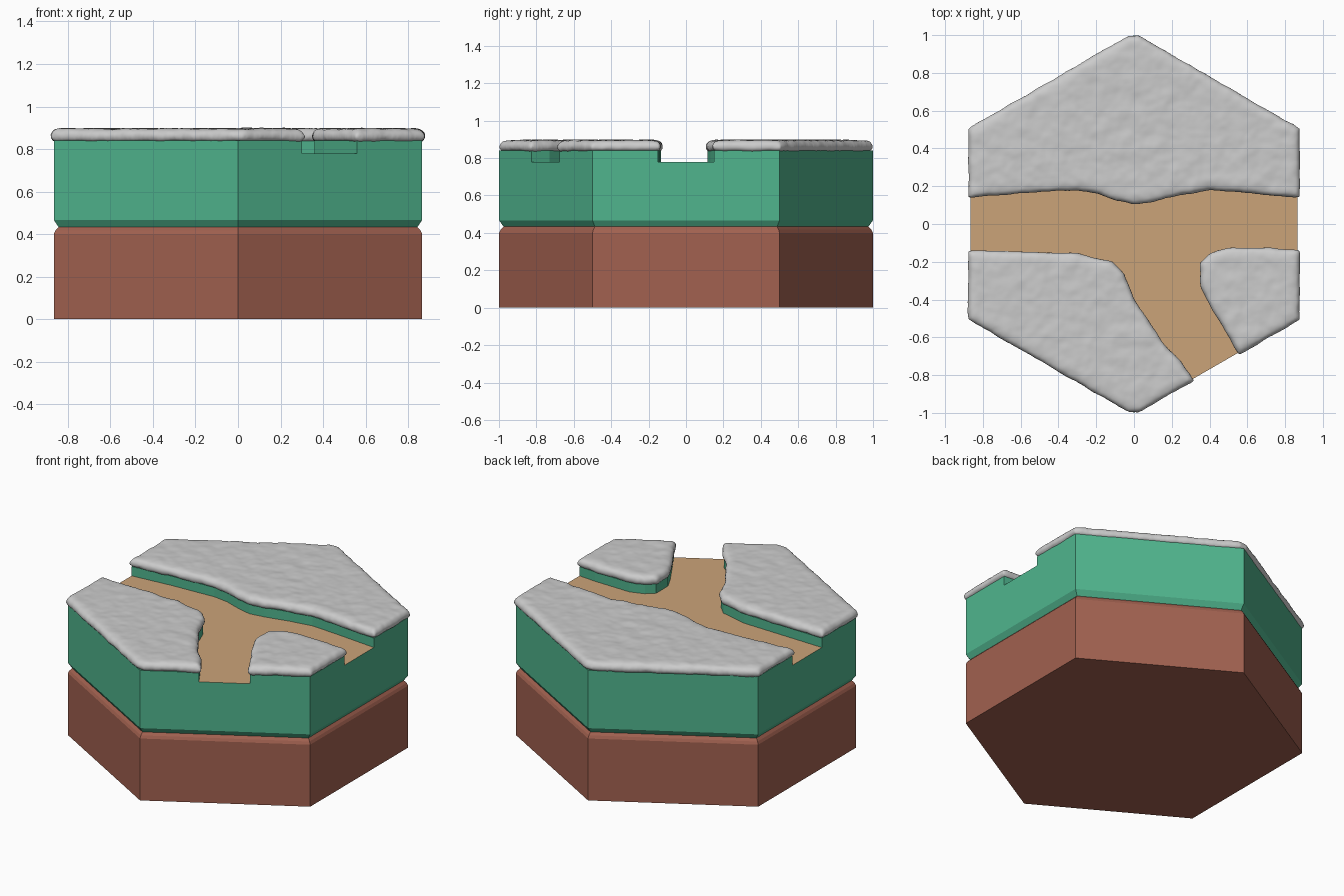
import bpy
import math
from mathutils import Vector

if "Cube" in bpy.data.objects:
    bpy.data.objects.remove(bpy.data.objects["Cube"])


def material(name, rgb):
    m = bpy.data.materials.new(name)
    m.diffuse_color = (*rgb, 1)
    m.use_nodes = True
    m.node_tree.nodes["Principled BSDF"].inputs["Base Color"].default_value = m.diffuse_color
    return m


def add_mesh(name, verts, faces, mat=None):
    me = bpy.data.meshes.new(name)
    me.from_pydata(verts, [], faces)
    if mat:
        me.materials.append(mat)
    ob = bpy.data.objects.new(name, me)
    bpy.context.collection.objects.link(ob)
    return ob


def offset(outline, d):
    """Move a counter-clockwise outline outward by d, with mitred corners."""
    pts = [Vector(p) for p in outline]
    res = []
    for i, p in enumerate(pts):
        e1 = (p - pts[i - 1]).normalized()
        e2 = (pts[(i + 1) % len(pts)] - p).normalized()
        n1, n2 = Vector((e1.y, -e1.x)), Vector((e2.y, -e2.x))
        res.append(p + (n1 + n2) * d / max(1 + n1.dot(n2), 0.5))
    return res


def loft(name, outline, profile, mat=None, bottom=False, top=False):
    """Stack offset copies of an outline; profile holds (offset, z)."""
    n = len(outline)
    verts = [(p.x, p.y, z) for d, z in profile for p in offset(outline, d)]
    faces = []
    for r in range(len(profile) - 1):
        for i in range(n):
            j = (i + 1) % n
            faces.append((r * n + i, r * n + j, (r + 1) * n + j, (r + 1) * n + i))
    if bottom:
        faces.append(tuple(reversed(range(n))))
    if top:
        faces.append(tuple(range(len(verts) - n, len(verts))))
    return add_mesh(name, verts, faces, mat)


brown = material("dirt", (0.36, 0.12, 0.08))
green = material("grass", (0.08, 0.46, 0.27))
tan = material("path", (0.60, 0.37, 0.19))

W = math.sqrt(3) / 2
FLOOR, TOP = 0.78, 0.84
hexagon = [(math.cos(math.radians(30 + 60 * i)), math.sin(math.radians(30 + 60 * i)))
           for i in range(6)]

# Dirt base and grass layer, meeting in a chamfered groove
loft("dirt_base", hexagon, [(0, 0), (0, 0.40), (-0.008, 0.417), (-0.022, 0.433)],
     brown, bottom=True)
loft("grass_layer", hexagon, [(-0.022, 0.433), (0, 0.467), (0, FLOOR)], green)

# Edges of the forked path
north = [(-W, .15), (-.6, .175), (-.3, .19), (-.2, .175), (-.1, .14), (0, .115),
         (.1, .13), (.25, .165), (.4, .19), (.6, .175), (W, .15)]
west = [(-W, -.15), (-.3, -.165), (-.12, -.21), (-.06, -.27), (-.01, -.4),
        (.17, -.67), (.24, -.73), (.30, -.827)]
east = [(W, -.15), (.75, -.14), (.5, -.135), (.41, -.165), (.36, -.21),
        (.36, -.33), (.40, -.41), (.56, -.677)]

# Path floor
floor = west + east[::-1] + north[::-1]
add_mesh("path_floor", [(x, y, FLOOR) for x, y in floor], [tuple(range(len(floor)))], tan)

# Raised banks, each topped by a soft cap
banks = {
    "north": north + [(W, .5), (0, 1), (-W, .5)],
    "west": west[::-1] + [(-W, -.5), (0, -1)],
    "east": east + [(W, -.5)],
}
noise = bpy.data.textures.new("cap_noise", 'CLOUDS')
noise.noise_scale = 0.09
cap_profile = [(-.02, .834), (.003, .839), (.011, .85), (.012, .866),
               (.006, .881), (-.010, .892), (-.035, .896)]

for side, outline in banks.items():
    loft(side + "_bank", outline, [(0, FLOOR), (0, TOP)], green, top=True)

    # Blunt the hexagon tip so the cap stays rounded there
    blunt = []
    for x, y in outline:
        if abs(y) == 1:
            blunt += [(.025 * y, .985 * y), (-.025 * y, .985 * y)]
        else:
            blunt.append((x, y))
    cap = loft(side + "_cap", blunt, cap_profile, bottom=True, top=True)
    remesh = cap.modifiers.new("Remesh", 'REMESH')
    remesh.mode = 'VOXEL'
    remesh.voxel_size = 0.012
    remesh.use_smooth_shade = True
    smooth = cap.modifiers.new("Smooth", 'SMOOTH')
    smooth.iterations = 3
    lumps = cap.modifiers.new("Lumps", 'DISPLACE')
    lumps.texture = noise
    lumps.strength = 0.012
    lumps.mid_level = 0.5
